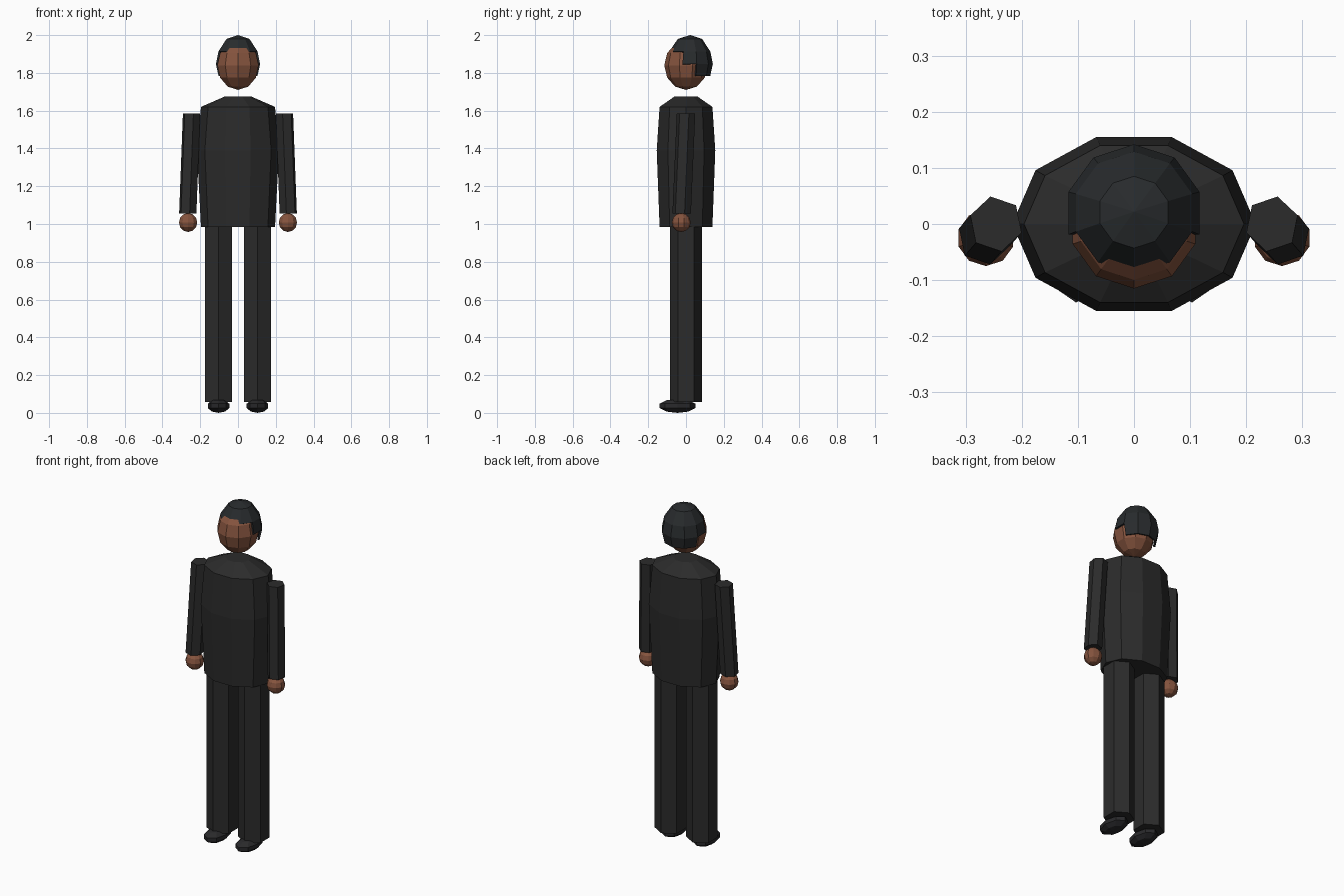
import bpy, bmesh, math
from mathutils import Vector

if "Cube" in bpy.data.objects:
    bpy.data.objects.remove(bpy.data.objects["Cube"])


def material(name, rgb):
    m = bpy.data.materials.new(name)
    m.diffuse_color = (*rgb, 1)
    m.use_nodes = True
    m.node_tree.nodes["Principled BSDF"].inputs["Base Color"].default_value = m.diffuse_color
    return m


SUIT = material("charcoal cloth", (0.024, 0.024, 0.024))
HAIR = material("black hair", (0.021, 0.024, 0.026))
SKIN = material("brown skin", (0.235, 0.088, 0.048))
SHOE = material("dark leather", (0.022, 0.022, 0.024))


def loft(name, rings, sides, mat, start=-90, side=1, keep=None):
    """Skin rings of (centre, rx, ry); cap both ends. keep(row, angle) drops faces."""
    bm = bmesh.new()
    angles = [math.radians(start + 360 * i / sides) for i in range(sides)]
    rows = [[bm.verts.new((side * (c[0] + rx * math.cos(a)), c[1] + ry * math.sin(a), c[2]))
             for a in angles] for c, rx, ry in rings]
    for r in range(len(rows) - 1):
        for i in range(sides):
            j = (i + 1) % sides
            if keep and not keep(r, start + 360 * (i + 0.5) / sides):
                continue
            bm.faces.new((rows[r][i], rows[r][j], rows[r + 1][j], rows[r + 1][i]))
    if not keep:
        bm.faces.new(rows[0])
    bm.faces.new(rows[-1])
    bmesh.ops.remove_doubles(bm, verts=bm.verts, dist=0.0003)
    bmesh.ops.delete(bm, geom=[v for v in bm.verts if not v.link_faces], context='VERTS')
    bmesh.ops.recalc_face_normals(bm, faces=bm.faces)
    me = bpy.data.meshes.new(name)
    bm.to_mesh(me)
    bm.free()
    me.materials.append(mat)
    ob = bpy.data.objects.new(name, me)
    bpy.context.collection.objects.link(ob)
    return ob


def ball(name, centre, radii, sides, rows, mat, side=1):
    """Low-poly ellipsoid with a vertex facing the front."""
    rings = []
    for k in range(rows + 1):
        t = math.pi * k / rows
        s = max(math.sin(t), 0.001)
        rings.append((Vector(centre) - Vector((0, 0, radii[2] * math.cos(t))),
                      radii[0] * s, radii[1] * s))
    return loft(name, rings, sides, mat, side=side)


# Jacket body
loft("jacket", [((0, 0, z), rx, ry) for z, rx, ry in (
    (0.985, 0.196, 0.147), (1.39, 0.217, 0.163), (1.62, 0.196, 0.147), (1.675, 0.07, 0.064))],
     10, SUIT, start=0)

# Head
ball("head", (0, 0, 1.84), (0.115, 0.115, 0.13), 10, 6, SKIN)


# Hair cap: short over the face, longer at the sides, longest at the back
def hair_rule(row, angle):
    s = math.sin(math.radians(angle))
    lowest = 2 if s < -0.1 else 1 if s < 0.1 else 0
    return row >= lowest


hair = loft("hair", [((0, y, z), r, r) for z, r, y in (
    (1.783, 0.108, 0.02), (1.847, 0.123, 0.019), (1.913, 0.109, 0.02),
    (1.98, 0.064, 0.021), (2.0, 0.001, 0.022))], 10, HAIR, keep=hair_rule)
rim = hair.modifiers.new("thickness", 'SOLIDIFY')
rim.thickness = 0.012
rim.offset = -1

# Limbs, mirrored left and right
for label, s in (("left", 1), ("right", -1)):
    loft(label + "_trouser_leg", [((0.103, 0, z), 0.083, 0.085) for z in (0.057, 1.0)],
         6, SUIT, side=s)
    ball(label + "_shoe", (0.103, -0.045, 0.037), (0.06, 0.1, 0.037), 8, 5, SHOE, s)
    loft(label + "_sleeve", [((0.266, -0.023, 1.055), 0.048, 0.05),
                             ((0.246, 0, 1.585), 0.048, 0.05)], 6, SUIT, start=78, side=s)
    ball(label + "_hand", (0.264, -0.025, 1.008), (0.051, 0.05, 0.05), 10, 6, SKIN, s)
